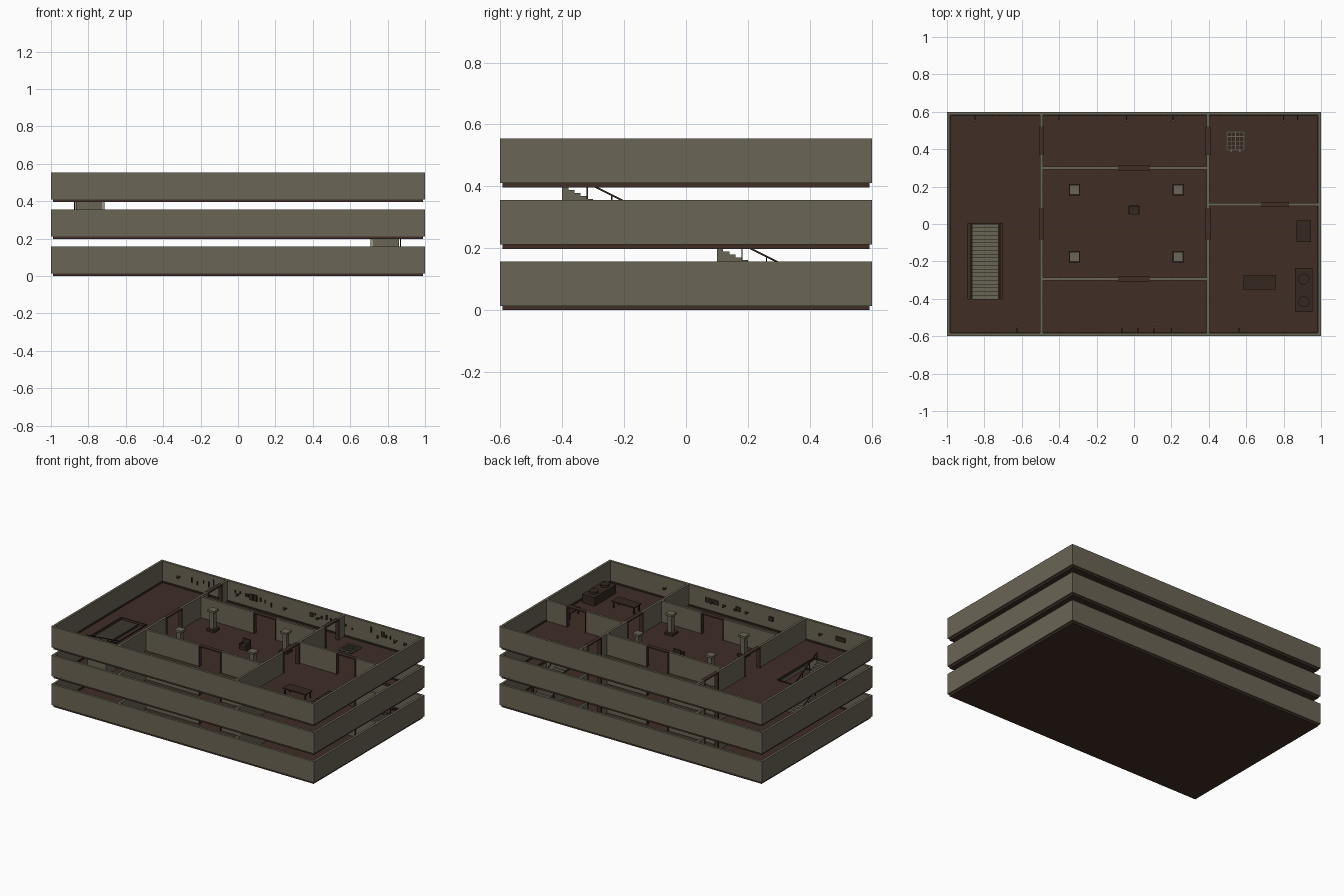
import bpy, bmesh, math, random
from mathutils import Matrix, Vector

random.seed(4)
if "Cube" in bpy.data.objects:
    bpy.data.objects.remove(bpy.data.objects["Cube"], do_unlink=True)


def material(name, rgb):
    m = bpy.data.materials.new(name)
    m.use_nodes = True
    m.diffuse_color = (*rgb, 1)
    m.node_tree.nodes["Principled BSDF"].inputs["Base Color"].default_value = (*rgb, 1)
    return m


STONE = material("grey beige stone", (0.145, 0.128, 0.092))
FLOOR = material("brown floor", (0.050, 0.026, 0.018))
WOOD = material("dark wood", (0.035, 0.021, 0.014))


class Part:
    """Collects boxes and cylinders into one object."""

    def __init__(self, name, mat):
        self.name, self.mat, self.bm = name, mat, bmesh.new()

    def box(self, x0, x1, y0, y1, z0, z1):
        c = Vector((x0 + x1, y0 + y1, z0 + z1)) / 2
        size = (abs(x1 - x0), abs(y1 - y0), abs(z1 - z0), 1)
        bmesh.ops.create_cube(self.bm, size=1, matrix=Matrix.Translation(c) @ Matrix.Diagonal(size))

    def block(self, x, y, w, d, z0, z1):
        self.box(x - w / 2, x + w / 2, y - d / 2, y + d / 2, z0, z1)

    def cyl(self, x, y, r, z0, z1, n=12):
        bmesh.ops.create_cone(self.bm, cap_ends=True, segments=n, radius1=r, radius2=r, depth=z1 - z0,
                              matrix=Matrix.Translation((x, y, (z0 + z1) / 2)))

    def beam(self, a, b, t):
        a, b = Vector(a), Vector(b)
        turn = (b - a).to_track_quat('Z', 'Y').to_matrix().to_4x4()
        m = Matrix.Translation((a + b) / 2) @ turn @ Matrix.Diagonal((t, t, (b - a).length, 1))
        bmesh.ops.create_cube(self.bm, size=1, matrix=m)

    def done(self):
        me = bpy.data.meshes.new(self.name)
        self.bm.to_mesh(me)
        self.bm.free()
        me.materials.append(self.mat)
        bpy.context.collection.objects.link(bpy.data.objects.new(self.name, me))


PITCH, SLAB, TOP = 0.1985, 0.0135, 0.158
SX, SY, T = 0.99, 0.592, 0.016
DOOR = 0.085

# Partitions: axis they run along, fixed position, start, end, door spans
PARTITIONS = [
    ("y", -0.495, -0.59, 0.59, [(-DOOR, DOOR), (0.37, 0.52)]),
    ("y", 0.395, -0.59, 0.59, [(-DOOR, DOOR), (0.37, 0.52)]),
    ("x", 0.30, -0.49, 0.39, [(-DOOR, DOOR)]),
    ("x", -0.295, -0.49, 0.39, [(-DOOR, DOOR)]),
    ("x", 0.105, 0.40, 0.99, [(0.68, 0.83)]),
]


def run(part, axis, pos, a, b, thick, z0, z1):
    lo, hi = pos - thick / 2, pos + thick / 2
    if axis == "x":
        part.box(a, b, lo, hi, z0, z1)
    else:
        part.box(lo, hi, a, b, z0, z1)


def storey(i, hole):
    base = i * PITCH
    z0, z1 = base + SLAB, base + TOP
    # Floor slab, framed around the stairwell
    slab = Part(f"floor_slab_{i}", FLOOR)
    if hole:
        hx0, hx1, hy0, hy1 = hole
        slab.box(-SX, hx0, -SY, SY, base, z0)
        slab.box(hx1, SX, -SY, SY, base, z0)
        slab.box(hx0, hx1, -SY, hy0, base, z0)
        slab.box(hx0, hx1, hy1, SY, base, z0)
        rim = Part(f"stairwell_rim_{i}", WOOD)
        for x in (hx0, hx1):
            rim.box(x - 0.003, x + 0.003, hy0, hy1, z0, z0 + 0.006)
        rim.box(hx0, hx1, hy1 - 0.003, hy1 + 0.003, z0, z0 + 0.006)
        rim.done()
    else:
        slab.box(-SX, SX, -SY, SY, base, z0)
    slab.done()

    # Outer walls and skirting
    walls = Part(f"outer_walls_{i}", STONE)
    skirt = Part(f"skirting_{i}", WOOD)
    for s in (-1, 1):
        run(walls, "x", s * (0.6 - T / 2), -1, 1, T, z0, z1)
        run(walls, "y", s * (1 - T / 2), -0.6 + T, 0.6 - T, T, z0, z1)
        run(skirt, "x", s * (0.597 - T), -0.984, 0.984, 0.006, z0, z0 + 0.009)
        run(skirt, "y", s * (0.997 - T), -0.584, 0.584, 0.006, z0, z0 + 0.009)
    walls.done()
    skirt.done()

    # Inner walls with framed doorways
    inner = Part(f"inner_walls_{i}", STONE)
    frames = Part(f"door_frames_{i}", FLOOR)
    for axis, pos, a, b, doors in PARTITIONS:
        for d0, d1 in doors:
            run(inner, axis, pos, a, d0, T, z0, z1)
            a = d1
            run(frames, axis, pos, d0, d1, 0.027, z1 - 0.008, z1)
            for e in (d0, d1 - 0.006):
                run(frames, axis, pos, e, e + 0.006, 0.027, z0, z1 - 0.008)
        run(inner, axis, pos, a, b, T, z0, z1)
    inner.done()
    frames.done()

    # Pillars
    shafts = Part(f"pillars_{i}", STONE)
    feet = Part(f"pillar_feet_{i}", WOOD)
    for x in (-0.318, 0.236):
        for y in (0.183, -0.175):
            feet.block(x, y, 0.06, 0.06, z0, z0 + 0.016)
            shafts.block(x, y, 0.03, 0.03, z0 + 0.016, z1 - 0.014)
            shafts.block(x, y, 0.052, 0.052, z1 - 0.014, z1)
    shafts.done()
    feet.done()


def staircase(i, x, y_top):
    lower, upper = i * PITCH + SLAB, (i + 1) * PITCH
    n, length = 20, 0.4
    depth, rise = length / n, (upper - lower) / n
    # Solid steps
    steps = Part(f"staircase_{i}", STONE)
    for k in range(n):
        steps.box(x - 0.07, x + 0.07, y_top + k * depth, y_top + (k + 1) * depth, lower, upper - k * rise)
    steps.done()
    # Handrails
    rail = Part(f"stair_rails_{i}", WOOD)
    for s in (-1, 1):
        rx = x + s * 0.078
        def height(d):
            return upper + 0.055 - 0.5 * d
        rail.beam((rx, y_top, height(0)), (rx, y_top + length, height(length)), 0.006)
        for k in range(6):
            d = 0.002 + k * 0.079
            foot = max(lower, upper - rise * d / depth)
            rail.box(rx - 0.002, rx + 0.002, y_top + d - 0.002, y_top + d + 0.002, foot, height(d))
    rail.done()


storey(0, None)
storey(1, (0.70, 0.89, 0.115, 0.5))
storey(2, (-0.89, -0.70, -0.4, 0.005))
staircase(0, 0.79, 0.1)
staircase(1, -0.795, -0.4)

# Furniture of the top storey
F = 2 * PITCH + SLAB


def table(name, x0, x1, y0, y1, h):
    p = Part(name, WOOD)
    p.box(x0, x1, y0, y1, F + h - 0.008, F + h)
    for x in (x0 + 0.01, x1 - 0.01):
        for y in (y0 + 0.01, y1 - 0.01):
            p.block(x, y, 0.008, 0.008, F, F + h - 0.008)
    p.done()


table("dining_table", 0.585, 0.76, -0.35, -0.275, 0.05)
table("side_table", 0.87, 0.945, -0.095, 0.02, 0.045)

stove = Part("stove", WOOD)
stove.box(0.86, 0.955, -0.47, -0.235, F, F + 0.06)
for y in (-0.295, -0.415):
    stove.cyl(0.908, y, 0.03, F + 0.06, F + 0.075, 16)
stove.done()

seat = Part("central_seat", WOOD)
seat.block(0, 0.075, 0.055, 0.05, F, F + 0.025)
seat.block(0, 0.095, 0.055, 0.01, F + 0.025, F + 0.06)
for s in (-1, 1):
    seat.block(s * 0.025, 0.075, 0.008, 0.045, F + 0.025, F + 0.038)
seat.done()

# Floor grate with its two handles
bed = Part("grate_bed", WOOD)
bed.block(0.543, 0.443, 0.094, 0.104, F, F + 0.008)
bed.done()
grate = Part("floor_grate", STONE)
for k in range(5):
    w = 0.008 if k in (0, 4) else 0.004
    grate.block(0.497 + k * 0.023, 0.443, w, 0.108, F + 0.008, F + 0.014)
    grate.block(0.543, 0.393 + k * 0.025, 0.1, w, F + 0.008, F + 0.013)
for x in (0.52, 0.565):
    grate.block(x, 0.384, 0.014, 0.01, F, F + 0.012)
grate.done()

# Hanging slats and sconces on the back wall
slats = Part("wall_slats", WOOD)
for x0, x1 in ((-0.76, -0.55), (-0.43, -0.12), (0.14, 0.33), (0.41, 0.46), (0.6, 0.8)):
    x = x0
    while x < x1:
        z = F + random.uniform(0.05, 0.085)
        slats.box(x, x + random.choice((0.006, 0.01, 0.025)), 0.577, 0.584, z, z + random.uniform(0.01, 0.045))
        x += random.uniform(0.03, 0.05)
# Plaques on the front wall
for x, w in ((0.21, 0.1), (0.01, 0.035), (-0.24, 0.03), (-0.77, 0.07)):
    slats.box(x - w / 2, x + w / 2, -0.584, -0.577, F + 0.06, F + 0.09)
slats.done()

studs = Part("wall_sconces", STONE)
arms = Part("sconce_arms", WOOD)
for s, xs in ((1, (-0.85, -0.4, -0.04, 0.21, 0.8, 0.875)), (-1, (-0.625, -0.065, 0.02, 0.107, 0.2, 0.56))):
    for x in xs:
        arms.box(x - 0.003, x + 0.003, s * 0.55, s * 0.584, F + 0.07, F + 0.076)
        studs.cyl(x, s * 0.553, 0.006, F + 0.076, F + 0.09, 8)
studs.done()
arms.done()
